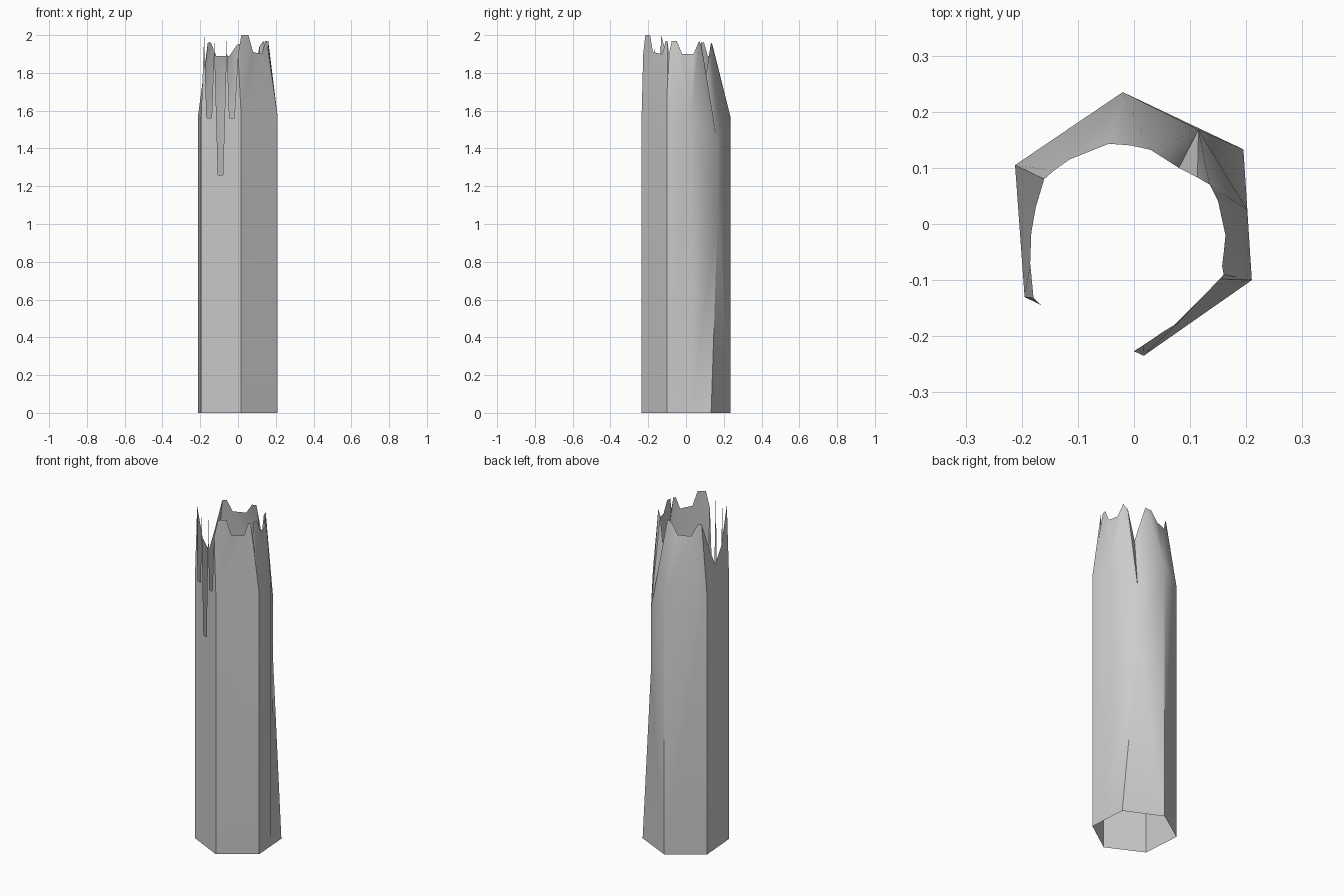
import bpy, bmesh, math

if "Cube" in bpy.data.objects:
    bpy.data.objects.remove(bpy.data.objects["Cube"])

# Six-sided plan corners; Q and P bound the chamfer that grows up from corner B
A, B, C = (-.02, .235), (.195, .133), (.21, -.10)
D, E, F = (.017, -.235), (-.195, -.13), (-.212, .105)
Q, P = (.202, .025), (.115, .168)
SH = 1.57          # shoulder height where the walls start leaning in

bm = bmesh.new()


def up(p, z):
    return (p[0], p[1], z)


def face(pts):
    return bm.faces.new([bm.verts.new(p) for p in pts])


def wall(p, q):
    face([up(p, 0), up(q, 0), up(q, SH), up(p, SH)])


def lean(lo, hi):
    """Zip two shoulder points to a jagged run of rim points with triangles."""
    half = (len(hi) - 1) // 2
    for i in range(len(hi) - 1):
        face([lo[0] if i < half else lo[1], hi[i + 1], hi[i]])
    face([lo[0], lo[1], hi[half]])


# Straight lower walls
for p, q in ((C, Q), (A, F), (F, E), (D, C)):
    wall(p, q)

# Chamfered back-right corner
p1, p2 = up(P, 1.05), up(P, 1.42)
q0, q1, b0 = up(Q, 0), up(Q, SH), up(B, 0)
for tri in ((q0, b0, p1), (q0, p1, q1), (q1, p1, p2)):
    face(tri)
face([b0, up(A, 0), up(A, SH), p2, p1])

# Shared rim points above the corners
rc, rq, rp = (.16, -.09, 1.9), (.15, .04, 1.9), (.08, .10, 1.75)
ra, rf = (-.005, .14, 1.95), (-.16, .08, 1.96)
re, rd = (-.179, -.132, 2.0), (.018, -.215, 2.0)

# Leaning upper walls with the jagged rim
lean((up(C, SH), q1), [rc, (.157, -.075, 1.97), (.16, -.05, 1.97), (.163, -.02, 1.9), rq])
lean((q1, p2), [rq, (.135, .07, 1.97), (.113, .083, 1.94), rp])
lean((p2, up(A, SH)), [rp, (.03, .132, 1.96), ra])
lean((up(A, SH), up(F, SH)), [ra, (-.045, .143, 1.89), (-.115, .115, 1.89), (-.143, .095, 1.96), rf])
lean((up(F, SH), up(E, SH)), [rf, (-.175, .03, 1.8), (-.183, -.015, 1.69), (-.185, -.07, 1.78), re])
lean((up(D, SH), up(C, SH)), [rd, (.055, -.19, 2.0), (.08, -.175, 1.91), (.127, -.125, 1.9),
                              (.143, -.108, 1.97), (.153, -.098, 1.97), rc])

# Front-left wall with deep slots between thin spikes
slots = [(0, 1.9), (-.02, 1.56), (-.045, 1.56), (-.06, 1.98), (-.08, 1.26),
         (-.105, 1.26), (-.125, 1.98), (-.14, 1.56), (-.165, 1.56)]


def on_wall(x, z):
    t = (x - E[0]) / (D[0] - E[0])
    return (x, E[1] + t * (D[1] - E[1]), z)


face([up(E, 0), up(D, 0), up(D, SH), rd] + [on_wall(x, z) for x, z in slots] + [re, up(E, SH)])

bmesh.ops.remove_doubles(bm, verts=bm.verts, dist=.0005)
bmesh.ops.triangulate(bm, faces=[f for f in bm.faces if len(f.verts) > 4])
bmesh.ops.recalc_face_normals(bm, faces=bm.faces)
mesh = bpy.data.meshes.new("hollow_column")
bm.to_mesh(mesh)
bm.free()
obj = bpy.data.objects.new("hollow_column", mesh)
bpy.context.collection.objects.link(obj)

# Smooth the soft folds, keep the corners sharp
bpy.context.view_layer.objects.active = obj
obj.select_set(True)
bpy.ops.object.shade_smooth_by_angle(angle=math.radians(35))
